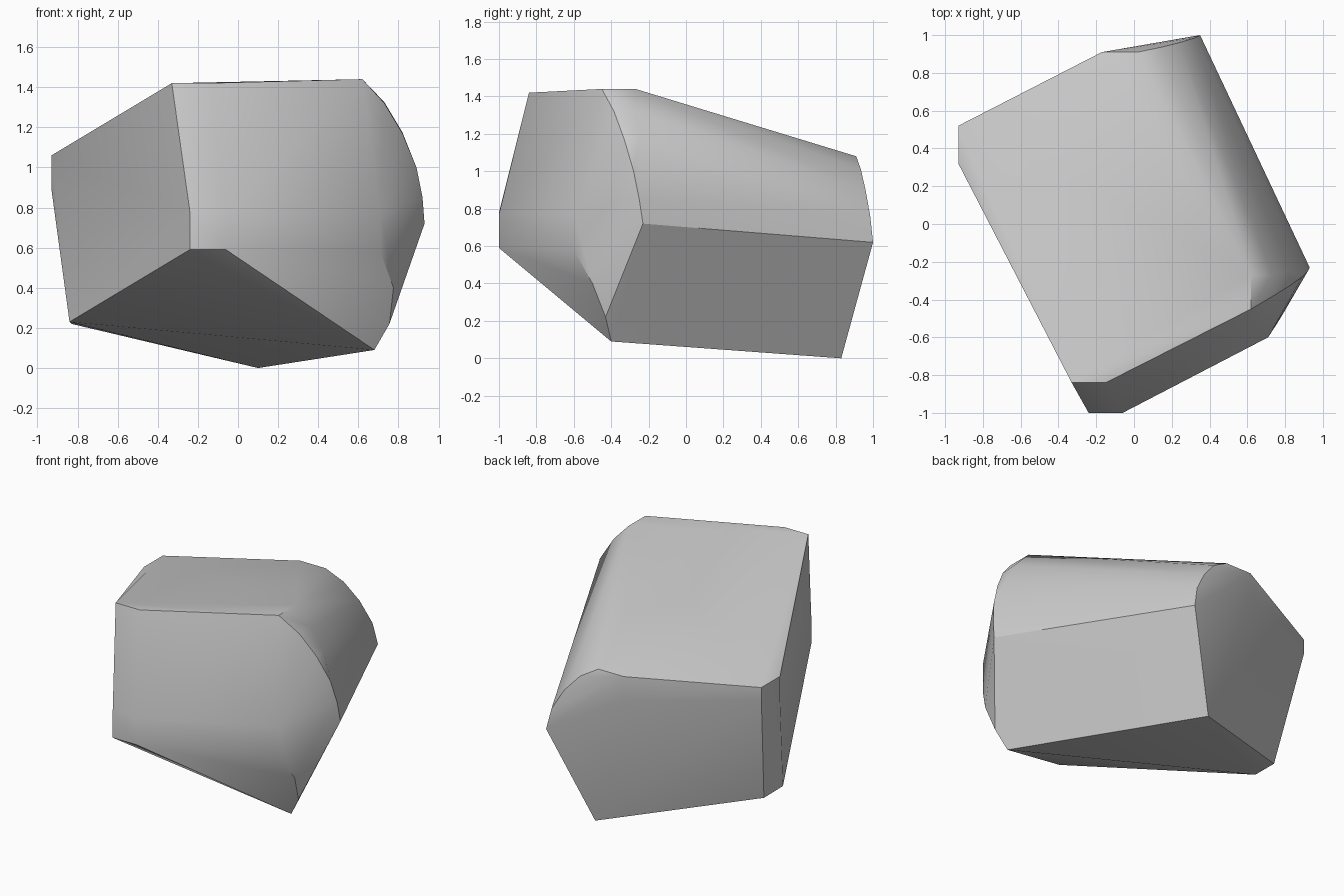
import bpy
import bmesh
from math import radians
from mathutils import Vector

old = bpy.data.objects.get("Cube")
if old:
    bpy.data.objects.remove(old, do_unlink=True)

# one plain grey material
grey = bpy.data.materials.new("stone_grey")
grey.use_nodes = True
colour = (0.6, 0.6, 0.6, 1)
grey.diffuse_color = colour
grey.node_tree.nodes["Principled BSDF"].inputs["Base Color"].default_value = colour

# corners of the bevelled front end
front_left = [(-.33, -.84, 1.42), (-.24, -1, .78), (-.24, -1, .59)]
front_mid = [(-.15, -.84, 1.42), (-.06, -1, .77), (-.06, -1, .59)]
front_right = [(.62, -.45, 1.44), (.71, -.6, .77), (.71, -.6, .58)]
# rounded shoulder, from the top edge to the right corner
shoulder = [(.62, -.27, 1.44), (.73, -.385, 1.32), (.73, -.27, 1.325), (.82, -.33, 1.17),
            (.82, -.25, 1.175), (.89, -.28, 1), (.92, -.25, .85), (.93, -.23, .72)]
# rounded lower corner
toe = [(.775, -.5, .4), (.755, -.43, .22), (.68, -.4, .09)]
# back end, with its own narrow bevels
back_left = [(-.93, .32, 1.06), (-.93, .32, .89), (-.93, .52, 1.06), (-.93, .52, .97),
             (-.84, .16, .23), (-.83, .35, .22)]
back_top = [(-.17, .91, 1.08), (-.17, .91, .92), (.02, .91, 1.08)]
back_round = [(.14, .935, 1.01), (.24, .96, .9), (.32, .985, .76), (.35, 1, .62)]
back_foot = [(.1, .83, 0)]

# wrap the corners in one faceted skin
bm = bmesh.new()
for group in (front_left, front_mid, front_right, shoulder, toe,
              back_left, back_top, back_round, back_foot):
    for corner in group:
        bm.verts.new(Vector(corner))
hull = bmesh.ops.convex_hull(bm, input=bm.verts[:])
loose = [v for v in bm.verts if not v.link_faces]
bmesh.ops.delete(bm, geom=loose, context="VERTS")
bmesh.ops.dissolve_limit(bm, angle_limit=radians(2), verts=bm.verts[:], edges=bm.edges[:])
bmesh.ops.recalc_face_normals(bm, faces=bm.faces[:])

mesh = bpy.data.meshes.new("chunk")
bm.to_mesh(mesh)
bm.free()
mesh.materials.append(grey)
chunk = bpy.data.objects.new("chunk", mesh)
bpy.context.collection.objects.link(chunk)

# soft shading with crisp main edges
bpy.ops.object.select_all(action="DESELECT")
chunk.select_set(True)
bpy.context.view_layer.objects.active = chunk
bpy.ops.object.shade_smooth_by_angle(angle=radians(30))
